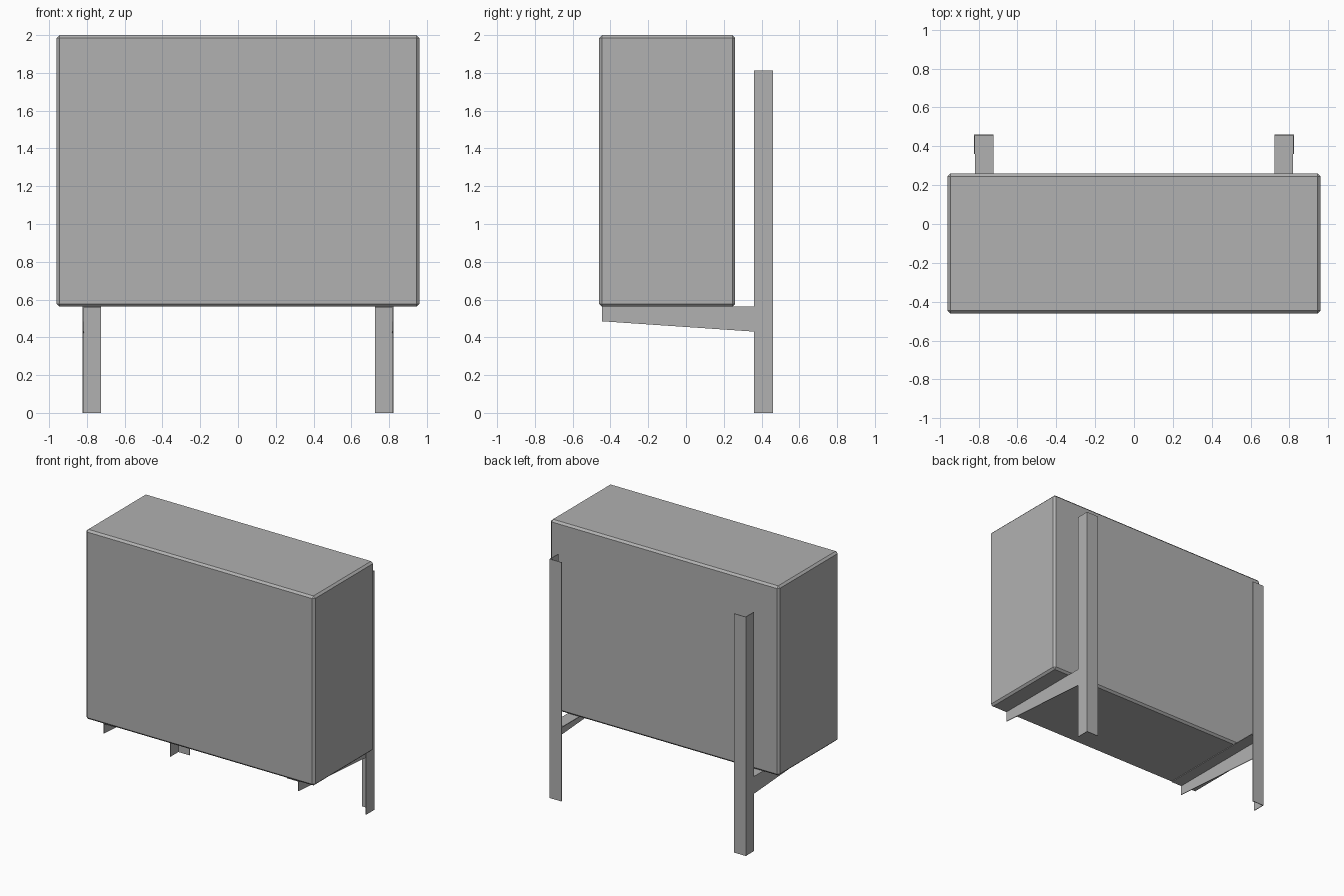
import bpy, bmesh
from mathutils import Vector

if "Cube" in bpy.data.objects:
    bpy.data.objects.remove(bpy.data.objects["Cube"])

T = 0.005  # sheet thickness of the angle irons

# Mid-grey paint shared by all parts
paint = bpy.data.materials.new("grey_paint")
paint.diffuse_color = (0.44, 0.44, 0.44, 1)
paint.use_nodes = True
paint.node_tree.nodes["Principled BSDF"].inputs["Base Color"].default_value = paint.diffuse_color


def make_object(name, bm):
    bmesh.ops.recalc_face_normals(bm, faces=bm.faces)
    me = bpy.data.meshes.new(name)
    bm.to_mesh(me)
    bm.free()
    me.materials.append(paint)
    ob = bpy.data.objects.new(name, me)
    bpy.context.collection.objects.link(ob)
    return ob


def prism(name, profile, offset):
    """Extrude a closed 3D outline along an offset vector."""
    bm = bmesh.new()
    face = bm.faces.new([bm.verts.new(p) for p in profile])
    ext = bmesh.ops.extrude_face_region(bm, geom=[face])
    moved = [g for g in ext["geom"] if isinstance(g, bmesh.types.BMVert)]
    bmesh.ops.translate(bm, verts=moved, vec=Vector(offset))
    return make_object(name, bm)


# Cabinet: box with narrow chamfered edges
bm = bmesh.new()
bmesh.ops.create_cube(bm, size=1)
bmesh.ops.scale(bm, vec=(1.92, 0.72, 1.438), verts=bm.verts)
bmesh.ops.translate(bm, vec=(0, -0.1, 1.281), verts=bm.verts)
bmesh.ops.bevel(bm, geom=bm.edges[:], offset=0.015, segments=1, affect='EDGES')
make_object("cabinet", bm)

X_IN, X_OUT = 0.724, 0.824
Y_IN, Y_OUT = 0.36, 0.46
XA, YA = X_OUT - T, Y_OUT - T   # inner faces of the post flanges
ARM_FRONT, ARM_TOP = -0.445, 0.562

for label, s in (("left", -1), ("right", 1)):
    # Upright post: L section, corner at the outer back
    section = [(X_IN, Y_OUT), (X_OUT, Y_OUT), (X_OUT, Y_IN),
               (XA, Y_IN), (XA, YA), (X_IN, YA)]
    prism(f"{label}_post", [(s * x, y, 0) for x, y in section], (0, 0, 1.813))

    # Bracket arm: flat shelf flange under the cabinet
    shelf = [(X_IN, ARM_FRONT), (XA, ARM_FRONT), (XA, YA), (X_IN, YA)]
    prism(f"{label}_arm_shelf", [(s * x, y, ARM_TOP) for x, y in shelf], (0, 0, -T))

    # Bracket arm: tapered web nested inside the post
    web = [(ARM_FRONT, ARM_TOP - T), (YA, ARM_TOP - T), (YA, 0.424), (ARM_FRONT, 0.485)]
    prism(f"{label}_arm_web", [(s * XA, y, z) for y, z in web], (-s * T, 0, 0))
